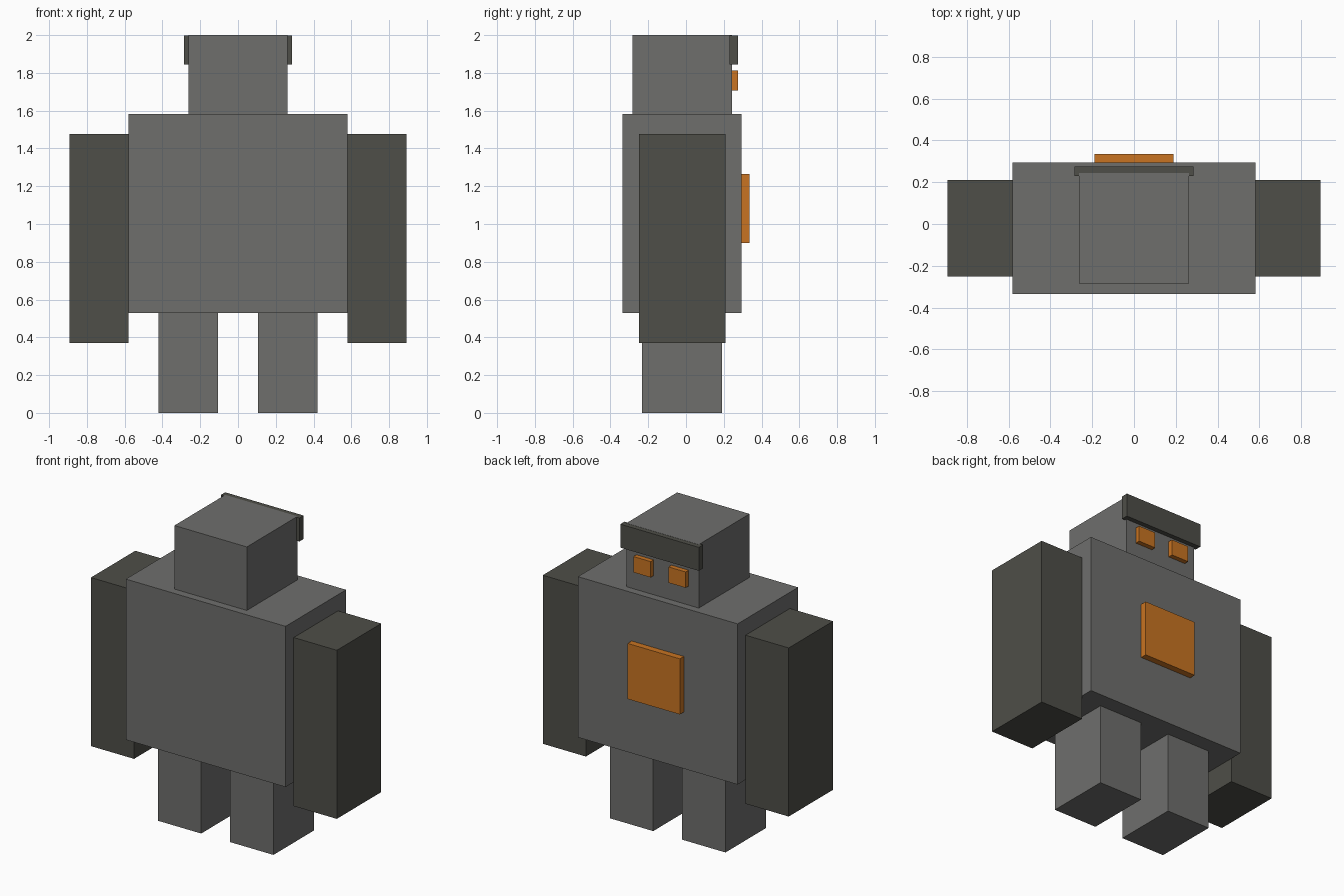
import bpy

if "Cube" in bpy.data.objects:
    bpy.data.objects.remove(bpy.data.objects["Cube"])


def material(name, rgb):
    m = bpy.data.materials.new(name)
    m.diffuse_color = (*rgb, 1.0)
    m.use_nodes = True
    m.node_tree.nodes["Principled BSDF"].inputs["Base Color"].default_value = m.diffuse_color
    return m


grey = material("stone grey", (0.158, 0.158, 0.152))
dark = material("dark grey", (0.077, 0.077, 0.065))
orange = material("glowing orange", (0.578, 0.174, 0.016))


def box(name, xs, ys, zs, mat):
    """Box spanning the given (min, max) ranges."""
    spans = (xs, ys, zs)
    bpy.ops.mesh.primitive_cube_add(size=1)
    ob = bpy.context.object
    ob.name = ob.data.name = name
    ob.location = [(a + b) / 2 for a, b in spans]
    ob.scale = [b - a for a, b in spans]
    bpy.ops.object.transform_apply(location=True, rotation=False, scale=True)
    ob.data.materials.append(mat)
    return ob


def pair(name, xs, ys, zs, mat):
    """Matching boxes on both sides of x = 0."""
    box("right_" + name, xs, ys, zs, mat)
    box("left_" + name, (-xs[1], -xs[0]), ys, zs, mat)


# Body and head
box("torso", (-0.58, 0.58), (-0.335, 0.293), (0.528, 1.583), grey)
box("head", (-0.263, 0.263), (-0.284, 0.243), (1.583, 2.0), grey)

# Limbs
pair("leg", (0.105, 0.42), (-0.232, 0.19), (0.0, 0.528), grey)
pair("arm", (0.58, 0.893), (-0.25, 0.21), (0.37, 1.477), dark)

# Brow, eyes and chest plate on the +y side
box("brow", (-0.285, 0.285), (0.23, 0.274), (1.845, 1.999), dark)
pair("eye", (0.065, 0.19), (0.24, 0.274), (1.708, 1.812), orange)
box("chest_plate", (-0.19, 0.19), (0.29, 0.335), (0.9, 1.265), orange)
